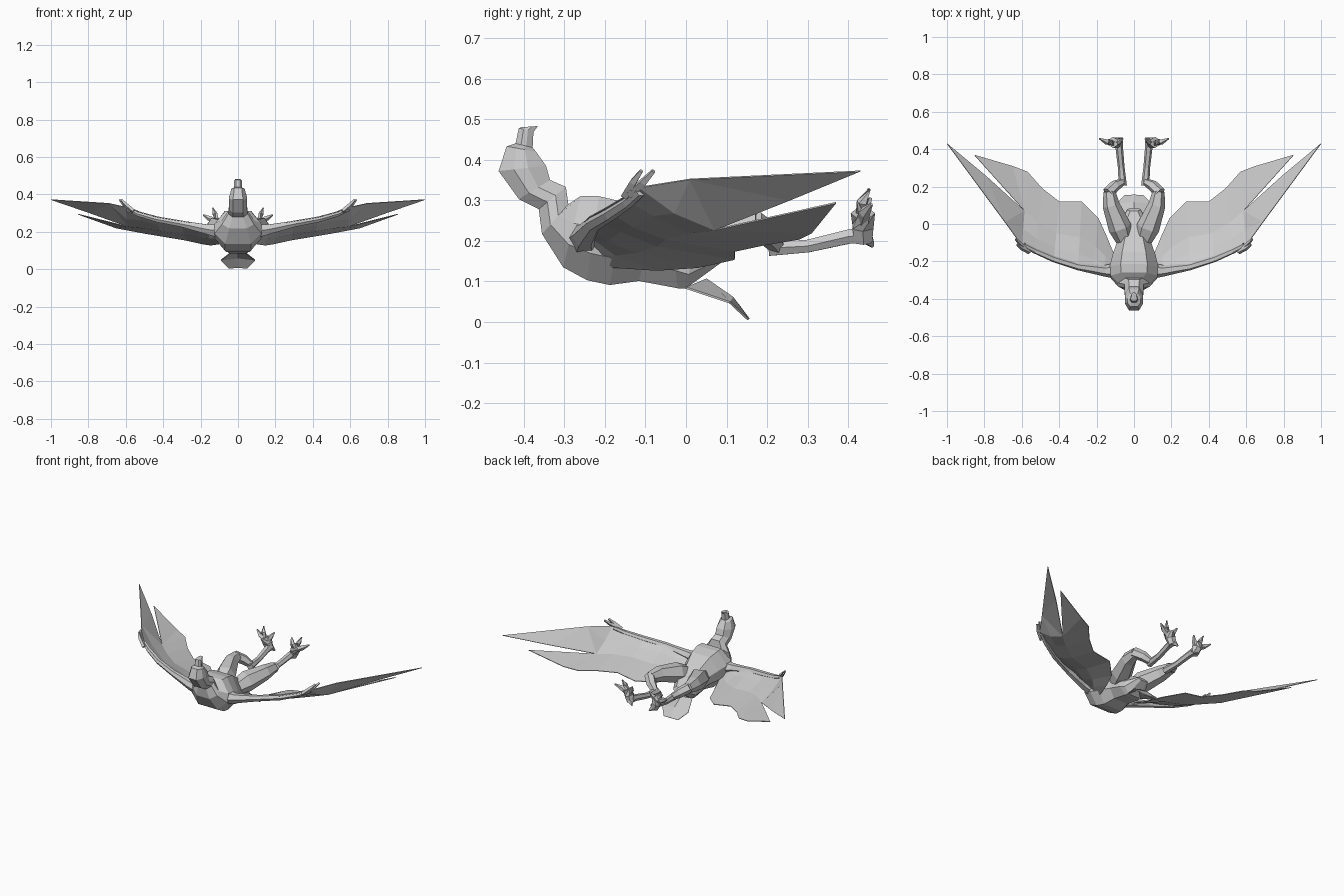
import bpy
import bmesh
from math import cos, sin, pi
from mathutils import Vector

cube = bpy.data.objects.get("Cube")
if cube:
    bpy.data.objects.remove(cube)

grey = bpy.data.materials.new("plain_grey")
grey.use_nodes = True
COLOUR = (0.6, 0.6, 0.6, 1)
grey.diffuse_color = COLOUR
grey.node_tree.nodes["Principled BSDF"].inputs["Base Color"].default_value = COLOUR


def finish(name, bm, mirror=False, thick=0):
    """Turn a bmesh into a flat shaded object, optionally mirrored or thickened."""
    bmesh.ops.recalc_face_normals(bm, faces=bm.faces)
    mesh = bpy.data.meshes.new(name)
    bm.to_mesh(mesh)
    bm.free()
    mesh.materials.append(grey)
    ob = bpy.data.objects.new(name, mesh)
    bpy.context.collection.objects.link(ob)
    if thick:
        mod = ob.modifiers.new("thickness", "SOLIDIFY")
        mod.thickness = thick
        mod.offset = 0
    if mirror:
        ob.modifiers.new("mirror", "MIRROR")
    return ob


def skin(bm, rings):
    """Bridge a list of point rings and close both ends."""
    loops = [[bm.verts.new(p) for p in ring] for ring in rings]
    n = len(loops[0])
    for a, b in zip(loops, loops[1:]):
        for i in range(n):
            j = (i + 1) % n
            bm.faces.new((a[i], a[j], b[j], b[i]))
    bm.faces.new(loops[0])
    bm.faces.new(loops[-1])


def limb(bm, path, sides=6):
    """Tapered tube through (x, y, z, radius) points."""
    pts = [Vector(p[:3]) for p in path]
    rings = []
    for i, p in enumerate(pts):
        d = (pts[min(i + 1, len(pts) - 1)] - pts[max(i - 1, 0)]).normalized()
        up = Vector((0, 0, 1)) if abs(d.z) < 0.9 else Vector((0, 1, 0))
        u = d.cross(up).normalized()
        v = d.cross(u)
        r = path[i][3]
        rings.append([p + r * (u * cos(2 * pi * k / sides) + v * sin(2 * pi * k / sides))
                      for k in range(sides)])
    skin(bm, rings)


# Body, neck and head: belly point, back point and half width of each section
sections = [
    ((-.405, .48), (-.365, .483), .014),
    ((-.412, .478), (-.376, .468), .02),
    ((-.42, .44), (-.378, .43), .022),
    ((-.442, .433), (-.37, .42), .036),
    ((-.462, .372), (-.345, .385), .049),
    ((-.412, .303), (-.335, .35), .049),
    ((-.363, .278), (-.296, .333), .052),
    ((-.355, .217), (-.29, .29), .085),
    ((-.303, .135), (-.26, .31), .125),
    ((-.244, .103), (-.215, .31), .13),
    ((-.188, .091), (-.15, .295), .115),
    ((-.116, .101), (-.08, .25), .09),
    ((-.02, .083), (-.04, .22), .085),
    ((.0, .083), (.02, .19), .075),
    ((.085, .145), (.07, .17), .035),
]
# Octagonal section: width factor and position from belly to back
OCT = [(.55, 0), (1, .32), (1, .62), (.55, 1), (-.55, 1), (-1, .62), (-1, .32), (-.55, 0)]
rings = []
for belly, back, w in sections:
    a, b = Vector((0, *belly)), Vector((0, *back))
    rings.append([a.lerp(b, t) + Vector((w * f, 0, 0)) for f, t in OCT])
bm = bmesh.new()
skin(bm, rings)
finish("body", bm)

# Tail fan
bm = bmesh.new()
fan = [(.045, 0, .084), (.092, .108, .048), (.05, .153, .006)]
ridge = [bm.verts.new(p) for p in ((0, .05, .105), (0, .115, .06), (0, .155, .007))]
for s in (1, -1):
    side = [bm.verts.new((s * x, y, z)) for x, y, z in fan]
    for i in range(2):
        bm.faces.new((ridge[i], side[i], side[i + 1], ridge[i + 1]))
finish("tail", bm, thick=.005)

# Wing membrane: leading and trailing point of each chord, and its sag
chords = [
    ((.10, -.27, .22), (.10, -.18, .135), .012),
    ((.16, -.265, .232), (.145, -.07, .128), .018),
    ((.22, -.255, .242), (.19, .03, .135), .02),
    ((.30, -.24, .258), (.28, .12, .155), .022),
    ((.43, -.20, .28), (.40, .12, .175), .026),
    ((.53, -.155, .307), (.49, .19, .19), .032),
    ((.60, -.115, .332), (.57, .28, .205), .045),
]
bm = bmesh.new()
grid = []
for n, (lead, trail, sag) in enumerate(chords):
    a, b = Vector(lead), Vector(trail)
    row = [a, a.lerp(b, .22), a.lerp(b, .47), b]
    row[1].z -= sag * .7 + .004 * (-1) ** n
    row[2].z -= sag
    grid.append([bm.verts.new(p) for p in row])
for a, b in zip(grid, grid[1:]):
    for i in range(3):
        bm.faces.new((a[i], b[i], b[i + 1], a[i + 1]))
# Two long pointed feathers beyond the last chord, split by a narrow slot
lead, upper, notch, trail = grid[-1]
outer = bm.verts.new((.69, .01, .352))
tip = bm.verts.new((1, .43, .372))
inner = bm.verts.new((.79, .255, .30))
low_tip = bm.verts.new((.855, .37, .294))
low = bm.verts.new((.65, .31, .22))
for f in ((lead, outer, upper), (upper, outer, notch), (outer, inner, notch),
          (outer, tip, inner), (notch, low, trail), (notch, low_tip, low)):
    bm.faces.new(f)
finish("wings", bm, True, .004)

# Wing arms along the leading edge, ending in two fingers
bm = bmesh.new()
limb(bm, [(.06, -.25, .20, .05), (.16, -.25, .212, .03), (.30, -.228, .242, .019),
          (.43, -.187, .266, .017), (.53, -.143, .295, .015), (.59, -.112, .322, .013)])
limb(bm, [(.56, -.15, .31, .012), (.60, -.13, .345, .011), (.625, -.11, .372, .006)], 4)
limb(bm, [(.57, -.14, .315, .012), (.61, -.105, .345, .011), (.633, -.08, .372, .006)], 4)
finish("wing_arms", bm, True)

# Legs: thigh, bent knee, shank
bm = bmesh.new()
limb(bm, [(.05, -.09, .19, .045), (.075, -.02, .21, .062), (.122, .10, .235, .046),
          (.132, .175, .24, .032)])
limb(bm, [(.14, .165, .245, .032), (.10, .205, .215, .03), (.062, .225, .185, .02)])
limb(bm, [(.06, .205, .182, .022), (.068, .30, .187, .018), (.078, .40, .21, .02),
          (.082, .44, .215, .024)])
finish("legs", bm, True)

# Feet: palm, three spread toes and a hind toe
bm = bmesh.new()
limb(bm, [(.082, .438, .198, .024), (.095, .436, .235, .03), (.112, .436, .268, .03)])
for knuckle, end in (((.078, .44, .275), (.06, .455, .305)),
                     ((.125, .435, .295), (.135, .452, .328)),
                     ((.15, .44, .27), (.185, .457, .29)),
                     ((.075, .45, .20), (.06, .46, .186))):
    limb(bm, [(.10, .435, .245, .018), (*knuckle, .015), (*end, .004)], 5)
finish("feet", bm, True)
